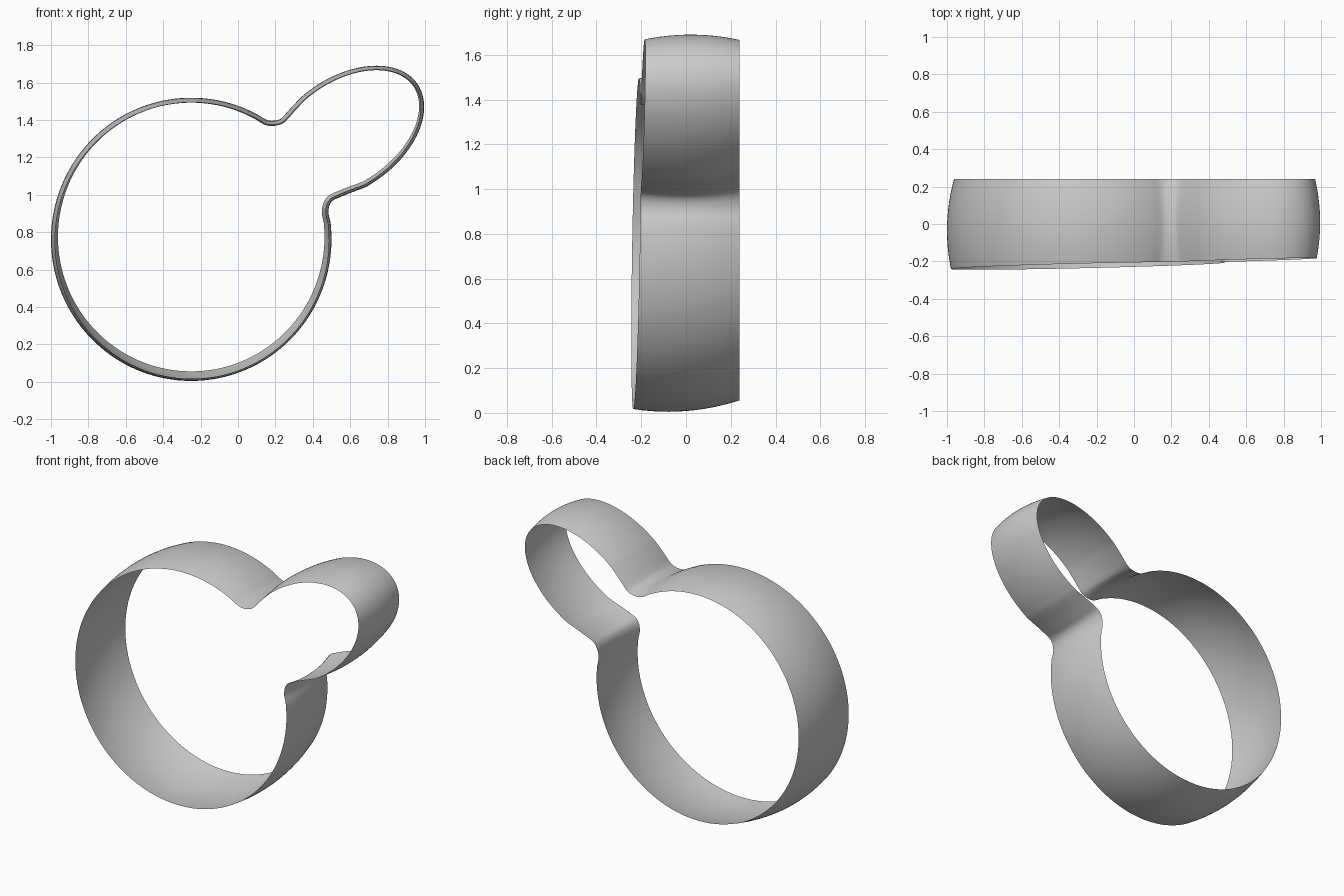
import bpy, bmesh
from math import sin, cos, radians
from mathutils import Vector

if "Cube" in bpy.data.objects:
    bpy.data.objects.remove(bpy.data.objects["Cube"])

V = lambda x, z: Vector((x, z))


def arc(cx, cz, a, b, tilt, start, end, n):
    """Points on a tilted ellipse arc in the x-z plane (degrees)."""
    s, c = sin(radians(tilt)), cos(radians(tilt))
    pts = []
    for i in range(n + 1):
        t = radians(start + (end - start) * i / n)
        u, v = a * cos(t), b * sin(t)
        pts.append(V(cx + u * c - v * s, cz + u * s + v * c))
    return pts


def smooth_loop(pts, sub):
    """Closed Catmull-Rom curve through the points."""
    out, n = [], len(pts)
    for i in range(n):
        p0, p1, p2, p3 = (pts[(i + k) % n] for k in (-1, 0, 1, 2))
        for j in range(sub):
            t = j / sub
            out.append(0.5 * (2 * p1 + (p2 - p0) * t
                              + (2 * p0 - 5 * p1 + 4 * p2 - p3) * t * t
                              + (3 * p1 - p0 - 3 * p2 + p3) * t ** 3))
    return out


# Outline: large round body, lower neck, small oval lobe, upper neck
outline = arc(-0.25, 0.762, 0.75, 0.757, 0, 62, 367, 60)
outline += [V(.484, .90), V(.488, .94), V(.505, .968), V(.54, .985), V(.60, 1.01)]
outline += arc(0.575, 1.3275, 0.467, 0.30, 34.7, -100, 100, 36)
outline += [V(.28, 1.462), V(.235, 1.412), V(.21, 1.40), V(.18, 1.396), V(.15, 1.402)]
loop = smooth_loop(outline, 3)

# Band: sweep the outline in depth with a slight bulge and a slanted front rim
ROWS = 12
bm = bmesh.new()
grid = []
for i, p in enumerate(loop):
    d = (loop[(i + 1) % len(loop)] - loop[i - 1]).normalized()
    normal = V(d.y, -d.x)
    front = -0.23 + 0.023 * p.x + 0.0167 * p.y
    crest = -0.08 + 0.06 * p.y
    row = []
    for k in range(ROWS + 1):
        y = front + (0.24 - front) * k / ROWS
        q = p - normal * 0.5 * (y - crest) ** 2
        row.append(bm.verts.new((q.x, y, q.y)))
    grid.append(row)
for i in range(len(grid)):
    a, b = grid[i], grid[(i + 1) % len(grid)]
    for k in range(ROWS):
        bm.faces.new((a[k], b[k], b[k + 1], a[k + 1])).smooth = True
bmesh.ops.recalc_face_normals(bm, faces=bm.faces)

mesh = bpy.data.meshes.new("band")
bm.to_mesh(mesh)
bm.free()
band = bpy.data.objects.new("band", mesh)
bpy.context.collection.objects.link(band)
